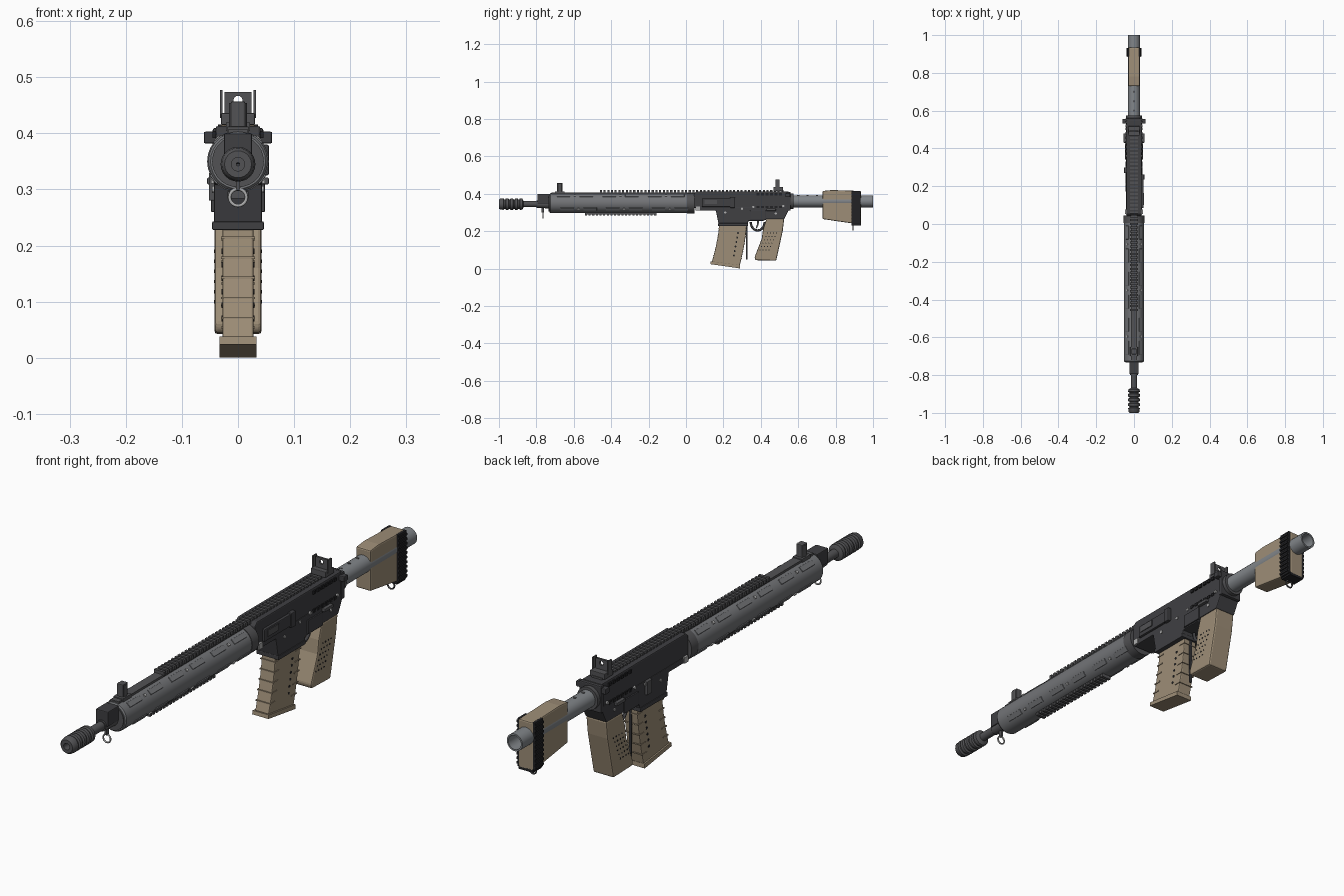
import bpy, bmesh, math
from mathutils import Matrix, Vector

cube = bpy.data.objects.get("Cube")
if cube:
    bpy.data.objects.remove(cube)


def material(name, r, g, b):
    m = bpy.data.materials.new(name)
    m.use_nodes = True
    m.diffuse_color = (r, g, b, 1)
    m.node_tree.nodes["Principled BSDF"].inputs["Base Color"].default_value = (r, g, b, 1)
    return m


TAN = material("tan polymer", .34, .27, .185)
DARK = material("dark receiver", .05, .05, .055)
STEEL = material("dark steel", .085, .085, .09)
GREY = material("handguard grey", .17, .175, .185)
TUBE = material("tube grey", .22, .235, .25)
BLACK = material("black rubber", .016, .016, .018)
PALE = material("pale metal", .42, .42, .42)


def finish(name, bm, mat, bevel=0, smooth=False):
    bmesh.ops.recalc_face_normals(bm, faces=bm.faces)
    me = bpy.data.meshes.new(name)
    bm.to_mesh(me)
    bm.free()
    me.materials.append(mat)
    ob = bpy.data.objects.new(name, me)
    bpy.context.collection.objects.link(ob)
    if bevel:
        mod = ob.modifiers.new("Bevel", "BEVEL")
        mod.width = bevel
        mod.segments = 2
    if smooth:
        bpy.ops.object.select_all(action="DESELECT")
        ob.select_set(True)
        bpy.context.view_layer.objects.active = ob
        bpy.ops.object.shade_smooth_by_angle(angle=math.radians(35))
    return ob


def boxes(name, items, mat, bevel=0):
    """Each item is (centre, size, turn about y)."""
    bm = bmesh.new()
    for c, s, turn in items:
        bmesh.ops.create_cube(bm, size=1, matrix=Matrix.Translation(c)
                              @ Matrix.Rotation(turn, 4, "Y") @ Matrix.Diagonal((*s, 1)))
    return finish(name, bm, mat, bevel)


def box(name, x, y, z, mat, bevel=0):
    c = [(a + b) / 2 for a, b in (x, y, z)]
    s = [b - a for a, b in (x, y, z)]
    return boxes(name, [(c, s, 0)], mat, bevel)


def prism(name, side, x0, x1, mat, bevel=0):
    """Side outline of (y, z) points, extruded across x."""
    bm = bmesh.new()
    f = bm.faces.new([bm.verts.new((x0, y, z)) for y, z in side])
    ext = bmesh.ops.extrude_face_region(bm, geom=[f])["geom"]
    bmesh.ops.translate(bm, vec=(x1 - x0, 0, 0),
                        verts=[v for v in ext if isinstance(v, bmesh.types.BMVert)])
    return finish(name, bm, mat, bevel)


def lathe(name, profile, height, mat, n=24):
    """Closed outline of (y, radius) points, spun about the y axis."""
    bm = bmesh.new()
    rings = []
    for y, r in profile:
        rings.append([bm.verts.new((r * math.cos(a), y, height + r * math.sin(a)))
                      for a in (math.tau * i / n for i in range(n))])
    for a, b in zip(rings, rings[1:] + rings[:1]):
        for i in range(n):
            j = (i + 1) % n
            bm.faces.new((a[i], a[j], b[j], b[i]))
    return finish(name, bm, mat, smooth=True)


def discs(name, points, r, depth, mat, axis="Y"):
    bm = bmesh.new()
    for p in points:
        bmesh.ops.create_cone(bm, cap_ends=True, segments=12, radius1=r, radius2=r, depth=depth,
                              matrix=Matrix.Translation(p) @ Matrix.Rotation(math.pi / 2, 4, axis))
    return finish(name, bm, mat)


def wire(name, points, r, mat, closed=False):
    cu = bpy.data.curves.new(name, "CURVE")
    cu.dimensions = "3D"
    cu.bevel_depth = r
    cu.bevel_resolution = 2
    sp = cu.splines.new("POLY")
    sp.points.add(len(points) - 1)
    for p, co in zip(sp.points, points):
        p.co = (*co, 1)
    sp.use_cyclic_u = closed
    cu.materials.append(mat)
    ob = bpy.data.objects.new(name, cu)
    bpy.context.collection.objects.link(ob)


# muzzle device with grooves, and barrel
ridges = [(-1, .012), (-1, .024), (-.994, .029)]
for i in range(4):
    y = -.975 + i * .025
    ridges += [(y, .031), (y + .003, .025), (y + .009, .025), (y + .012, .031)]
lathe("muzzle_device", ridges + [(-.875, .03), (-.868, .016), (-.868, .012), (-.95, .012)], .345, STEEL)
lathe("barrel", [(-.96, .003), (-.96, .016), (-.7, .016), (-.7, .003)], .345, STEEL)
lathe("barrel_collar", [(-.8, .01), (-.8, .02), (-.72, .024), (-.72, .01)], .345, STEEL)
box("gas_block", (-.025, .025), (-.795, -.73), (.345, .4), DARK, .003)

# sling ring
wire("front_sling_ring", [(.015 * math.cos(a), -.765, .286 + .015 * math.sin(a))
                          for a in (math.tau * i / 20 for i in range(20))], .003, PALE, True)
box("sling_ring_stem", (-.004, .004), (-.772, -.758), (.3, .335), STEEL)

# handguard
lathe("handguard", [(-.73, .02), (-.73, .049), (-.725, .053), (.03, .053), (.03, .02)], .35, GREY, 28)
lathe("handguard_clamp", [(.005, .03), (.005, .055), (.045, .055), (.045, .03)], .35, STEEL, 28)
lathe("handguard_front_cap", [(-.734, .016), (-.734, .046), (-.72, .046), (-.72, .016)], .35, STEEL, 28)
panels, screws = [], []
for deg in (48, -36, 132, 216):
    a = math.radians(deg)
    for i in range(6):
        y = -.655 + i * .122 + (.02 if deg < 0 or deg > 180 else 0)
        panels.append(((.052 * math.cos(a), y, .35 + .052 * math.sin(a)), (.007, .072, .02), -a))
        if i % 2 == 0:
            screws.append(((.053 * math.cos(a), y + .06, .35 + .053 * math.sin(a)), (.008, .01, .01), -a))
boxes("handguard_panels", panels, GREY, .0015)
boxes("handguard_screws", screws, PALE)

# rails with cross slots
box("top_rail_base", (-.017, .017), (-.72, .54), (.385, .408), STEEL)
boxes("top_rail_teeth", [((0, -.455 + i * .0198, .412), (.042, .011, .015), 0) for i in range(50)], STEEL)
box("bottom_rail_base", (-.015, .015), (-.54, -.16), (.29, .305), STEEL)
boxes("bottom_rail_teeth", [((0, -.535 + i * .0195, .29), (.038, .011, .012), 0) for i in range(20)], STEEL)

# front sight
discs("front_sight_post", [(0, -.675, .43)], .016, .048, STEEL, "Z").rotation_euler = (0, 0, 0)
box("front_sight_tower", (-.013, .013), (-.69, -.66), (.4, .457), STEEL, .003)
box("front_sight_foot", (-.02, .02), (-.7, -.65), (.395, .412), STEEL, .002)

# receiver
prism("lower_receiver", [(.05, .33), (.05, .31), (.16, .31), (.175, .232), (.328, .232), (.334, .255),
                         (.415, .255), (.425, .264), (.525, .264), (.548, .31), (.548, .33)],
      -.043, .043, DARK, .003)
prism("upper_receiver", [(.042, .325), (.042, .4), (.055, .413), (.548, .413), (.552, .4), (.552, .325)],
      -.04, .04, DARK, .004)
box("magwell_lip", (-.046, .046), (.172, .331), (.228, .243), DARK, .002)
box("port_cover", (.036, .05), (.085, .245), (.33, .375), DARK, .003)
box("port_bolt", (.046, .053), (.1, .165), (.345, .368), STEEL)
box("port_deflector", (.036, .055), (.235, .262), (.325, .38), DARK, .003)
boxes("receiver_side_ribs", [((s * .042, .385 + i * .024, z), (.006, .014, .012), 0)
                             for s in (-1, 1) for i in range(6) for z in (.398, .33)], BLACK)
boxes("receiver_control_plates", [((s * .044, .385, .285), (.008, .085, .05), 0) for s in (-1, 1)], DARK, .002)
boxes("selector_levers", [((s * .048, .455, .315), (.014, .05, .012), 0) for s in (-1, 1)], STEEL, .002)
boxes("takedown_blocks", [((s * .043, .065, .322), (.01, .022, .022), 0) for s in (-1, 1)], PALE)
box("bolt_catch", (-.052, -.04), (.27, .3), (.28, .33), STEEL, .002)
discs("receiver_pins", [(0, y, z) for y, z in ((.3, .32), (.36, .33), (.48, .295), (.52, .335), (.21, .3))],
      .006, .092, PALE)
box("rear_plate", (-.045, .045), (.54, .56), (.31, .41), DARK, .004)
box("charging_handle", (-.061, .061), (.532, .556), (.382, .403), DARK, .003)
lathe("receiver_end_ring", [(.55, .02), (.55, .042), (.575, .042), (.575, .02)], .36, STEEL)

# rear sight: plate with a round aperture, wings and foot
cu = bpy.data.curves.new("rear_sight_plate", "CURVE")
cu.dimensions = "2D"
cu.fill_mode = "BOTH"
cu.extrude = .004
hole = [(.008 * math.cos(math.tau * i / 16), .459 + .008 * math.sin(math.tau * i / 16)) for i in range(16)]
for loop in ([(-.024, .43), (.024, .43), (.024, .474), (-.024, .474)], hole):
    sp = cu.splines.new("POLY")
    sp.points.add(len(loop) - 1)
    for p, (x, z) in zip(sp.points, loop):
        p.co = (x, z, 0, 1)
    sp.use_cyclic_u = True
cu.materials.append(STEEL)
sight = bpy.data.objects.new("rear_sight_plate", cu)
sight.location.y = .49
sight.rotation_euler.x = math.pi / 2
bpy.context.collection.objects.link(sight)
boxes("rear_sight_wings", [((s * .03, .49, .452), (.005, .022, .05), 0) for s in (-1, 1)], STEEL)
box("rear_sight_foot", (-.03, .03), (.468, .518), (.415, .436), STEEL, .002)

# trigger and guard
wire("trigger_guard", [(0, .383 - .037 * math.cos(a), .25 - .046 * math.sin(a))
                       for a in (math.pi * i / 14 for i in range(15))], .006, DARK)
prism("trigger", [(.378, .26), (.392, .26), (.388, .235), (.378, .215), (.373, .217), (.38, .238)],
      -.005, .005, STEEL)
box("magazine_release", (-.004, .004), (.322, .328), (.05, .235), DARK)

# curved magazine
steps = [i / 6 for i in range(7)]
front = [(.178 - .04 * t ** 1.6, .25 - .215 * t) for t in steps]
back = [(.325 - .038 * t ** 1.6, .25 - .235 * t) for t in steps]
prism("magazine", front + back[::-1], -.028, .028, TAN, .004)
prism("magazine_base", [(.132, .038), (.288, .018), (.288, .001), (.13, .024)], -.033, .033, TAN)
boxes("magazine_ribs", [((0, f[0] + .012, f[1]), (.061, .03, .004), 0) for f in front[1:6]], TAN)
boxes("magazine_rear_ribs", [((0, b[0] - .012, b[1]), (.061, .03, .004), 0) for b in back[1:6]], TAN)
discs("magazine_windows", [(0, .278 - .022 * i / 5, .19 - .024 * i) for i in range(6)], .005, .058, BLACK)

# pistol grip
prism("pistol_grip", [(.43, .266), (.525, .266), (.517, .2), (.482, .042), (.372, .045), (.366, .06),
                      (.405, .16), (.412, .21)], -.042, .042, TAN, .006)
discs("grip_texture", [(0, .435 + .016 * j - .008 * i, .19 - .018 * i) for i in range(6) for j in range(4)],
      .003, .086, BLACK)

# buffer tube, open at the rear
lathe("buffer_tube", [(.55, .01), (.55, .032), (1, .032), (1, .026), (.93, .026), (.93, .01)], .36, TUBE)
lathe("buffer_tube_plug", [(.93, .001), (.93, .028), (.92, .028), (.92, .001)], .36, STEEL)
discs("tube_stops", [(0, .6 + i * .05, .391) for i in range(3)], .006, .004, STEEL, "Z").rotation_euler = (0, 0, 0)

# stock with ribbed dark side pads
prism("stock", [(.73, .415), (.78, .42), (.935, .415), (.935, .235), (.73, .265)], -.03, .03, TAN, .005)
boxes("stock_side_pads", [((s * .031, .909, .327), (.01, .048, .178), 0) for s in (-1, 1)], BLACK, .002)
boxes("stock_pad_ribs", [((s * .037, .909, .25 + i * .017), (.006, .046, .008), 0)
                         for s in (-1, 1) for i in range(10)], BLACK)
box("stock_bottom_pad", (-.03, .03), (.885, .935), (.231, .243), BLACK)
wire("rear_sling_ring", [(.014 * math.cos(a), .893, .219 + .014 * math.sin(a))
                         for a in (math.tau * i / 20 for i in range(20))], .003, STEEL, True)
